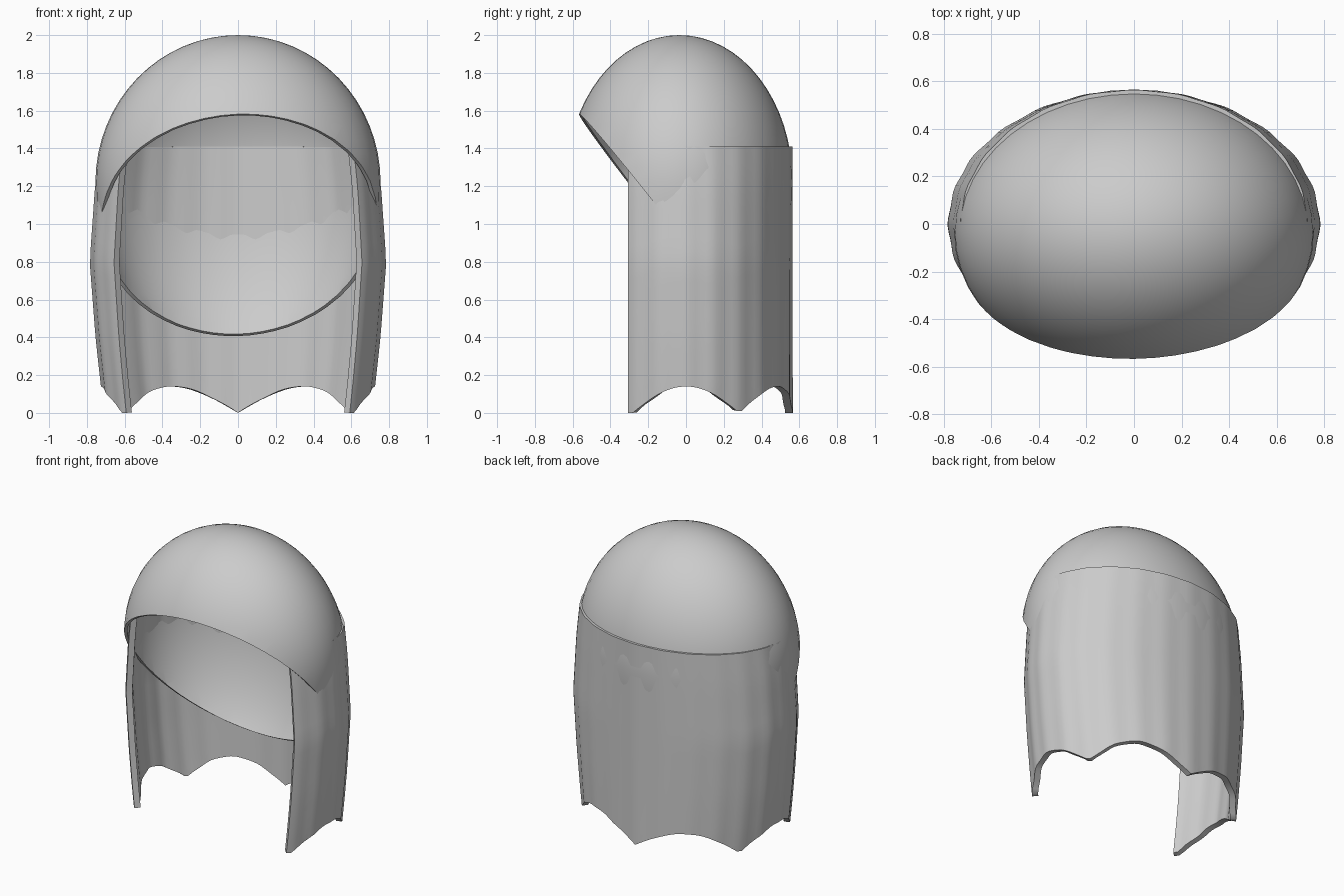
import bpy, bmesh
from math import sin, cos, radians
from mathutils import Vector

if "Cube" in bpy.data.objects:
    bpy.data.objects.remove(bpy.data.objects["Cube"])


def finish(bm, name, thickness):
    bmesh.ops.recalc_face_normals(bm, faces=bm.faces[:])
    mesh = bpy.data.meshes.new(name)
    bm.to_mesh(mesh)
    bm.free()
    ob = bpy.data.objects.new(name, mesh)
    bpy.context.collection.objects.link(ob)
    mod = ob.modifiers.new("thickness", 'SOLIDIFY')
    mod.thickness = thickness
    mod.offset = -1
    bpy.ops.object.select_all(action='DESELECT')
    ob.select_set(True)
    bpy.context.view_layer.objects.active = ob
    bpy.ops.object.modifier_apply(modifier=mod.name)
    bpy.ops.object.shade_smooth_by_angle(angle=radians(45))
    return ob


def lerp_table(table, z):
    for (z0, v0), (z1, v1) in zip(table, table[1:]):
        if z <= z1:
            return v0 + (v1 - v0) * (z - z0) / (z1 - z0)
    return table[-1][1]


# Rounded hair cap: egg shape, longer below its widest level, cut by a slanted plane
bm = bmesh.new()
bmesh.ops.create_uvsphere(bm, u_segments=48, v_segments=32, radius=1)
for v in bm.verts:
    rz = 0.78 if v.co.z > 0 else 1.08
    v.co = Vector((v.co.x * 0.755, v.co.y * 0.6 - 0.035, v.co.z * rz + 1.22))
bmesh.ops.bisect_plane(bm, geom=bm.verts[:] + bm.edges[:] + bm.faces[:],
                       plane_co=(0, -0.565, 1.58), plane_no=(-0.05, 1.27, 1.0),
                       clear_inner=True)
finish(bm, "hair_cap", 0.02)

# Long hair curtain: wraps sides and back, scalloped hem, barrel-shaped width
WIDTH = [(0, 0.90), (0.15, 0.925), (0.4, 0.96), (0.8, 1.0), (1.2, 0.965), (1.41, 0.93)]
TOP, ROWS, COLS = 1.41, 16, 84
bm = bmesh.new()
grid = []
for i in range(COLS + 1):
    deg = -33 + 246 * i / COLS
    t = radians(deg)
    hem = 0.0 if deg < -30 or deg > 210 else 0.14 * abs(cos(3 * t))
    column = []
    for j in range(ROWS + 1):
        z = hem + (TOP - hem) * j / ROWS
        fold = 1 + 0.006 * cos(24 * t) * (1 - 0.5 * z / TOP)
        column.append(bm.verts.new((0.782 * cos(t) * lerp_table(WIDTH, z) * fold,
                                    0.562 * sin(t) * fold, z)))
    grid.append(column)
for a, b in zip(grid, grid[1:]):
    for j in range(ROWS):
        bm.faces.new((a[j], b[j], b[j + 1], a[j + 1]))
bmesh.ops.recalc_face_normals(bm, faces=bm.faces[:])
bm.normal_update()
# Make the thickness grow inward
if sum(f.normal.dot(Vector((f.calc_center_median().x, f.calc_center_median().y, 0)))
       for f in bm.faces) < 0:
    bmesh.ops.reverse_faces(bm, faces=bm.faces[:])
finish(bm, "hair_curtain", 0.04)
